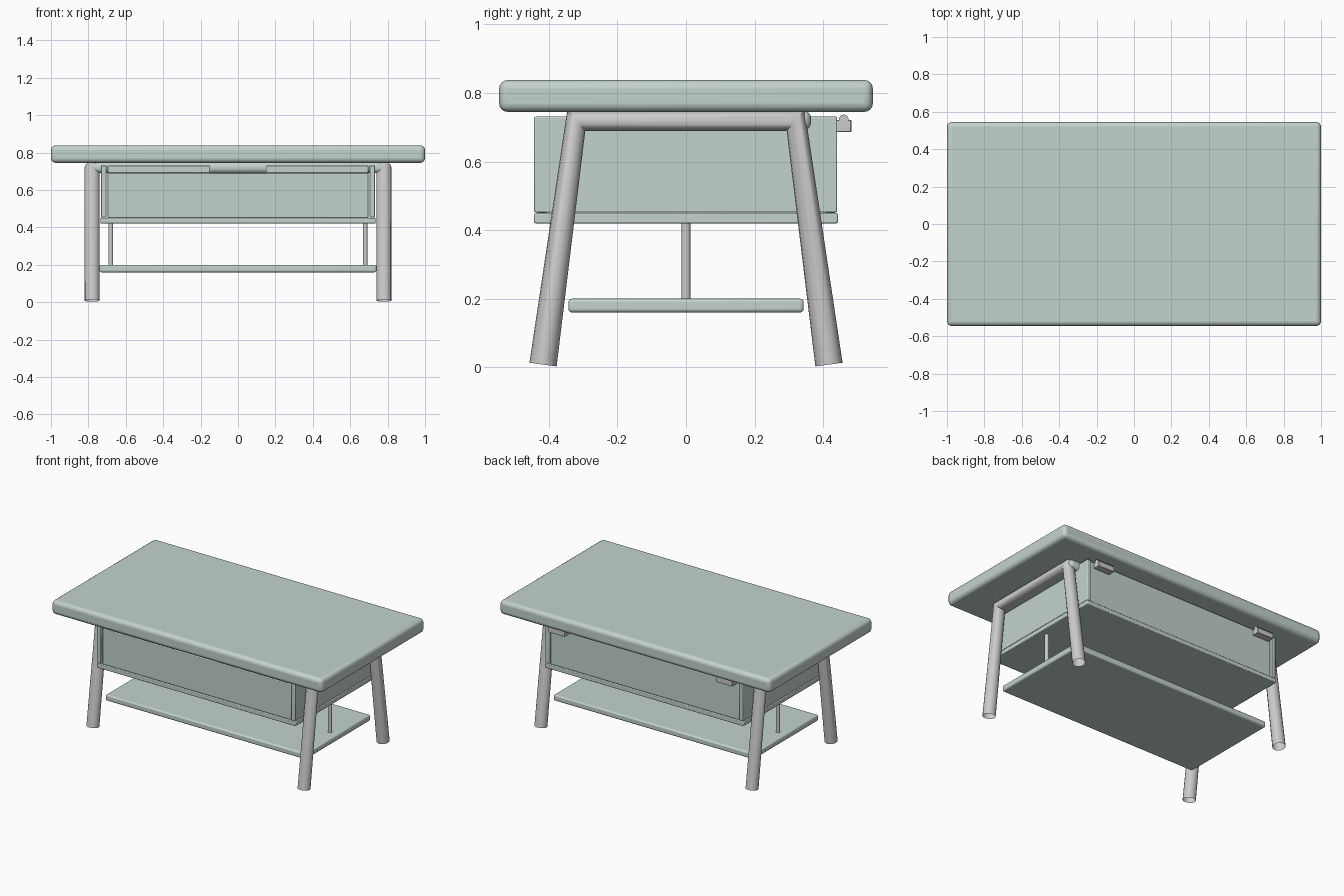
import bpy
import math

if "Cube" in bpy.data.objects:
    bpy.data.objects.remove(bpy.data.objects["Cube"])

green = bpy.data.materials.new("sage_green")
green.diffuse_color = (0.55, 0.65, 0.6, 1)
green.use_nodes = True
green.node_tree.nodes["Principled BSDF"].inputs["Base Color"].default_value = green.diffuse_color


def smooth(ob):
    bpy.ops.object.select_all(action='DESELECT')
    ob.select_set(True)
    bpy.context.view_layer.objects.active = ob
    bpy.ops.object.shade_smooth_by_angle(angle=math.radians(35))


def box(name, lo, hi, bevel=0.004, segments=2, mat=green):
    """Rounded block between two opposite corners."""
    centre = [(a + b) / 2 for a, b in zip(lo, hi)]
    bpy.ops.mesh.primitive_cube_add(size=1, location=centre)
    ob = bpy.context.object
    ob.name = name
    ob.scale = [b - a for a, b in zip(lo, hi)]
    bpy.ops.object.transform_apply(location=False, rotation=False, scale=True)
    if mat:
        ob.data.materials.append(mat)
    mod = ob.modifiers.new("round", 'BEVEL')
    mod.width = bevel
    mod.segments = segments
    smooth(ob)
    return ob


def cylinder(name, r, depth, loc, rot=(0, 0, 0)):
    bpy.ops.mesh.primitive_cylinder_add(vertices=24, radius=r, depth=depth,
                                        location=loc, rotation=rot)
    ob = bpy.context.object
    ob.name = name
    smooth(ob)
    return ob


# Tabletop, apron block beneath it and lower shelf
box("tabletop", (-1, -0.545, 0.745), (1, 0.545, 0.838), 0.025, 4)
box("apron", (-0.8, -0.35, 0.69), (0.8, 0.365, 0.75), 0.025, 4)
box("lower_shelf", (-0.74, -0.343, 0.16), (0.74, 0.343, 0.2), 0.01, 3)

# Storage box: floor, front with grip notch, back
box("storage_floor", (-0.735, -0.443, 0.42), (0.735, 0.443, 0.45))
box("storage_front", (-0.697, -0.435, 0.45), (0.697, -0.405, 0.69))
box("storage_back", (-0.697, 0.405, 0.45), (0.697, 0.435, 0.73))

for side, s in (("left", -1), ("right", 1)):
    # Box side wall and the front piece flanking the grip notch
    xs = sorted((s * 0.703, s * 0.733))
    box(f"storage_side_{side}", (xs[0], -0.443, 0.452), (xs[1], 0.441, 0.731))
    xs = sorted((s * 0.15, s * 0.697))
    box(f"front_rail_{side}", (xs[0], -0.435, 0.69), (xs[1], -0.405, 0.73))

    # Splayed tubular leg frame, open at the feet
    curve = bpy.data.curves.new(f"leg_frame_{side}", 'CURVE')
    curve.dimensions = '3D'
    curve.bevel_depth = 0.04
    curve.bevel_resolution = 6
    path = [(-0.417, 0.008), (-0.32, 0.72), (0.32, 0.72), (0.417, 0.008)]
    spline = curve.splines.new('POLY')
    spline.points.add(len(path) - 1)
    for p, (y, z) in zip(spline.points, path):
        p.co = (s * 0.78, y, z, 1)
    frame = bpy.data.objects.new(f"leg_frame_{side}", curve)
    bpy.context.collection.objects.link(frame)
    bpy.ops.object.select_all(action='DESELECT')
    frame.select_set(True)
    bpy.context.view_layer.objects.active = frame
    bpy.ops.object.convert(target='MESH')
    smooth(bpy.context.object)

    # Rod hanging the shelf from the box
    cylinder(f"shelf_rod_{side}", 0.013, 0.23, (s * 0.68, 0, 0.31))

    # Back hinge: block and barrel
    x = s * 0.62
    box(f"hinge_block_{side}", (x - 0.06, 0.435, 0.686), (x + 0.06, 0.482, 0.722),
        0.002, 1, None)
    cylinder(f"hinge_barrel_{side}", 0.014, 0.12, (x, 0.46, 0.723),
             (0, math.pi / 2, 0))
